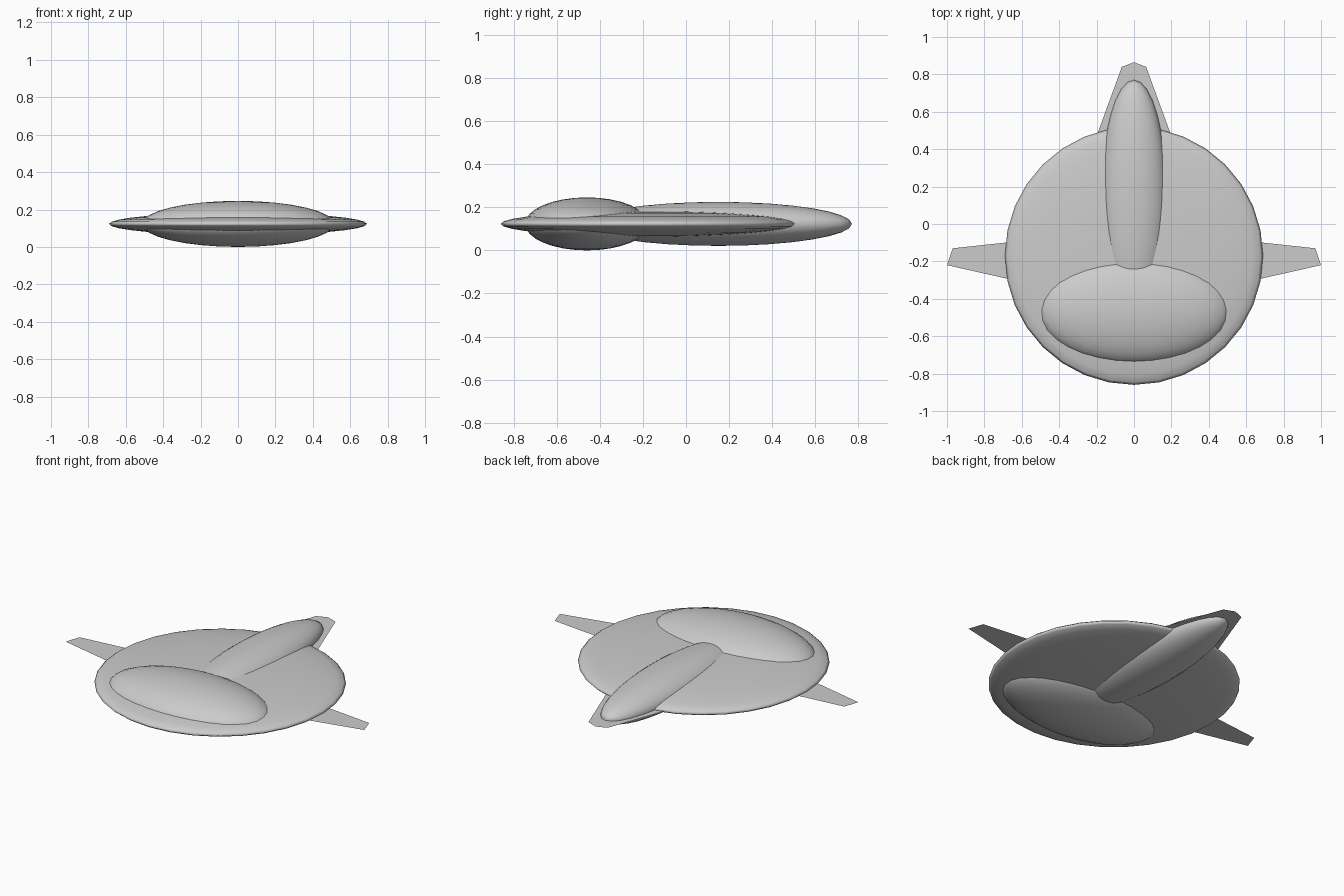
import bpy

if "Cube" in bpy.data.objects:
    bpy.data.objects.remove(bpy.data.objects["Cube"])

Z = 0.123  # mid-plane of the whole model


def ellipsoid(name, y, radii):
    bpy.ops.mesh.primitive_uv_sphere_add(segments=32, ring_count=16, radius=1, location=(0, y, Z))
    ob = bpy.context.object
    ob.name = name
    ob.scale = radii
    bpy.ops.object.transform_apply(location=False, rotation=False, scale=True)
    bpy.ops.object.shade_smooth()
    return ob


def plate(name, outline):
    mesh = bpy.data.meshes.new(name)
    mesh.from_pydata([(x, y, Z) for x, y in outline], [], [range(len(outline))])
    ob = bpy.data.objects.new(name, mesh)
    bpy.context.collection.objects.link(ob)
    return ob


# Flat round hull, wide front pod and long rear pod
ellipsoid("disc_hull", -0.17, (0.69, 0.69, 0.06))
ellipsoid("front_pod", -0.46, (0.515, 0.287, 0.123))
ellipsoid("rear_pod", 0.15, (0.175, 0.62, 0.102))

# Thin side fins, mirrored left and right
fin = [(0.60, -0.31), (1.0, -0.22), (0.97, -0.13), (0.60, -0.09)]
plate("right_fin", fin)
plate("left_fin", [(-x, y) for x, y in reversed(fin)])

# Thin tail fin with a blunt tip
half = [(0.215, 0.43), (0.065, 0.84)]
plate("tail_fin", half + [(0, 0.865)] + [(-x, y) for x, y in reversed(half)])
